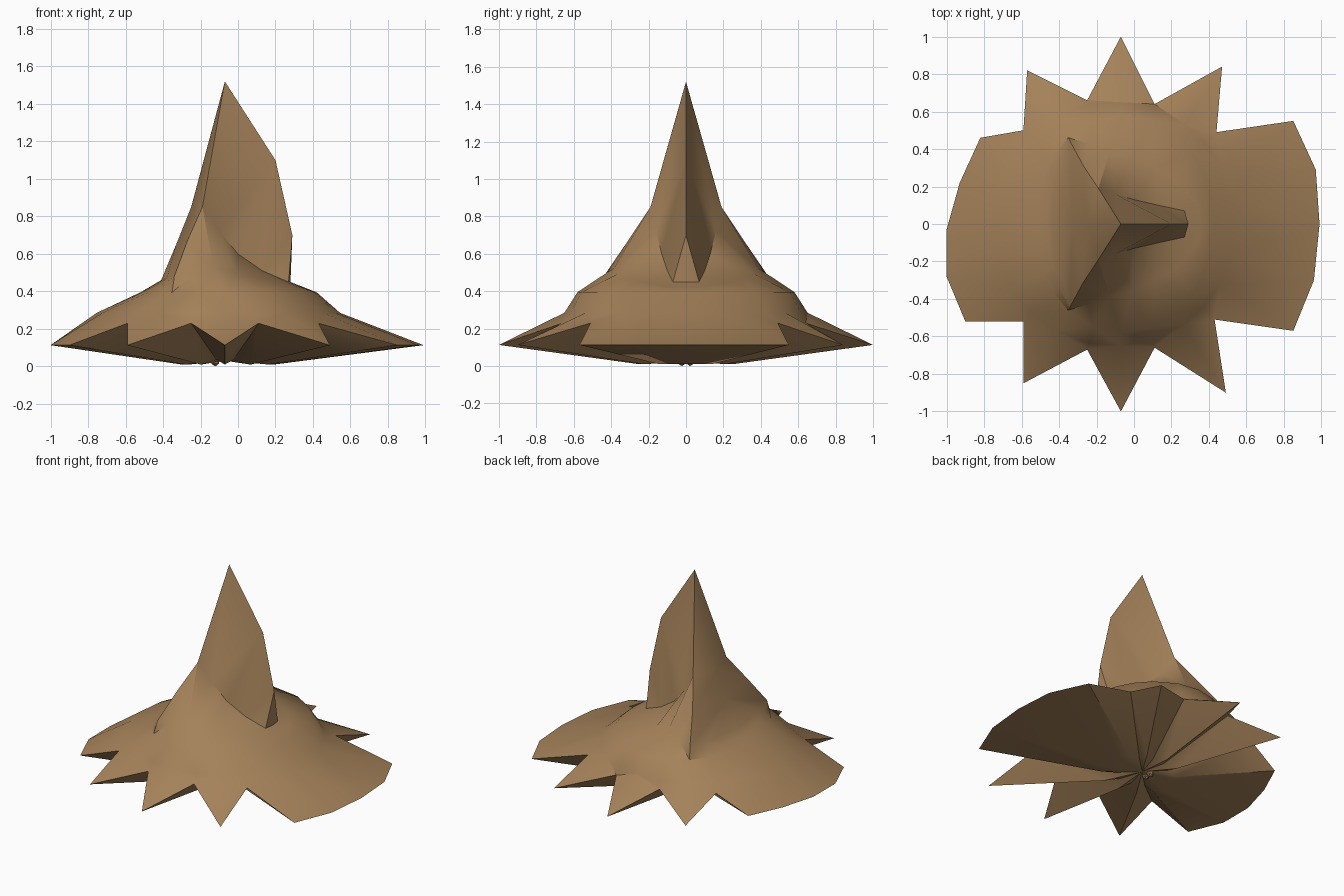
import bpy, bmesh, math
from mathutils import Vector

cube = bpy.data.objects.get("Cube")
if cube:
    bpy.data.objects.remove(cube)

tan = bpy.data.materials.new("warm_tan")
tan.use_nodes = True
colour = (0.376, 0.223, 0.102, 1)
tan.diffuse_color = colour
tan.node_tree.nodes["Principled BSDF"].inputs["Base Color"].default_value = colour

CX = -0.07


def finish(name, bm):
    bmesh.ops.remove_doubles(bm, verts=bm.verts, dist=0.0005)
    bmesh.ops.recalc_face_normals(bm, faces=bm.faces)
    mesh = bpy.data.meshes.new(name)
    bm.to_mesh(mesh)
    bm.free()
    mesh.materials.append(tan)
    obj = bpy.data.objects.new(name, mesh)
    bpy.context.collection.objects.link(obj)
    bpy.ops.object.select_all(action='DESELECT')
    obj.select_set(True)
    bpy.context.view_layer.objects.active = obj
    bpy.ops.object.shade_smooth_by_angle(angle=math.radians(38))


def mirror_loop(half):
    """Close a half loop (back side) with its front reflection."""
    return half + [(x, -y, z) for x, y, z in half[-2:0:-1]]


def bridge(bm, a, b):
    """Triangles between two loops, split along the shorter diagonal."""
    n = len(a)
    for i in range(n):
        j = (i + 1) % n
        p, q, r, s = (Vector(v) for v in (a[i], a[j], b[j], b[i]))
        if (p - r).length < (q - s).length:
            triangles = (p, q, r), (p, r, s)
        else:
            triangles = (p, q, s), (q, r, s)
        for u, v, w in triangles:
            if (v - u).cross(w - u).length > 1e-6:
                bm.faces.new([bm.verts.new(c) for c in (u, v, w)])


# Jagged brim: rounded plates at the sides, three spikes front and back
outline = [(.99, 0), (.97, .29), (.85, .55), (.44, .49), (.47, .84), (.11, .64),
           (-.07, 1), (-.25, .66), (-.57, .82), (-.59, .5), (-.82, .46), (-.93, .22),
           (-1, -.03), (-1, -.28), (-.9, -.52), (-.59, -.52), (-.59, -.85), (-.25, -.67),
           (-.07, -1), (.11, -.66), (.49, -.9), (.43, -.51), (.85, -.57), (.96, -.3)]
notches = {3, 5, 7, 9, 15, 17, 19, 21}
rim = [(x, y, .23 if i in notches else .113) for i, (x, y) in enumerate(outline)]


def ring(radius, squash, lean, z):
    """Dome ring following the brim directions, narrowed and shifted along x."""
    points = []
    for x, y in outline:
        d = Vector((x - CX, y)).normalized()
        r = radius - squash * d.x ** 2 + lean * d.x
        points.append((CX + r * d.x, r * d.y, z))
    return points


shoulder = ring(.65, 0, -.035, .285)
dome = ring(.58, .11, .02, .395)

# Saddle line where the spire meets the dome
saddle = mirror_loop([(.28, 0, .45), (.27, .07, .45), (.2, .085, .48), (.13, .1, .51),
                      (0, .13, .6), (-.1, .16, .72), (-.19, .19, .85), (-.27, .31, .67),
                      (-.34, .44, .48), (-.38, .3, .47), (-.39, .2, .47), (-.4, .1, .465),
                      (-.41, 0, .46)])

# Sagging slope between dome and saddle, deepest where the saddle is highest
slope = []
for low, high in zip(dome, saddle):
    mid = Vector(low).lerp(Vector(high), .5)
    mid.z -= .28 * max(0, high[2] - .5)
    slope.append(mid)

# Spire crest: trailing fin edge, apex and bulging leading ridge
low_tail, high_tail = (.29, 0, .7), (.2, 0, 1.1)
apex, high_lead, low_lead = (CX, 0, 1.52), (-.25, 0, .85), (-.33, 0, .65)
crest = mirror_loop([low_tail] * 3 + [high_tail] * 2 + [apex] * 2
                    + [high_lead] + [low_lead] * 5)

# Underside: shallow folded cone
keel = [(CX + .25 * (x - CX), .25 * y, .035 if i in notches else .01)
        for i, (x, y) in enumerate(outline)]
hub = [(CX, 0, .03)] * len(outline)

bm = bmesh.new()
loops = [hub, keel, rim, shoulder, dome, slope, saddle, crest]
for lower, upper in zip(loops, loops[1:]):
    bridge(bm, lower, upper)
finish("spired_body", bm)

# Small knobs under the centre
for name, y in (("back_knob", .022), ("front_knob", -.022)):
    bm = bmesh.new()
    bmesh.ops.create_icosphere(bm, subdivisions=1, radius=.025)
    bmesh.ops.translate(bm, verts=bm.verts, vec=(-.12, y, .025))
    finish(name, bm)
